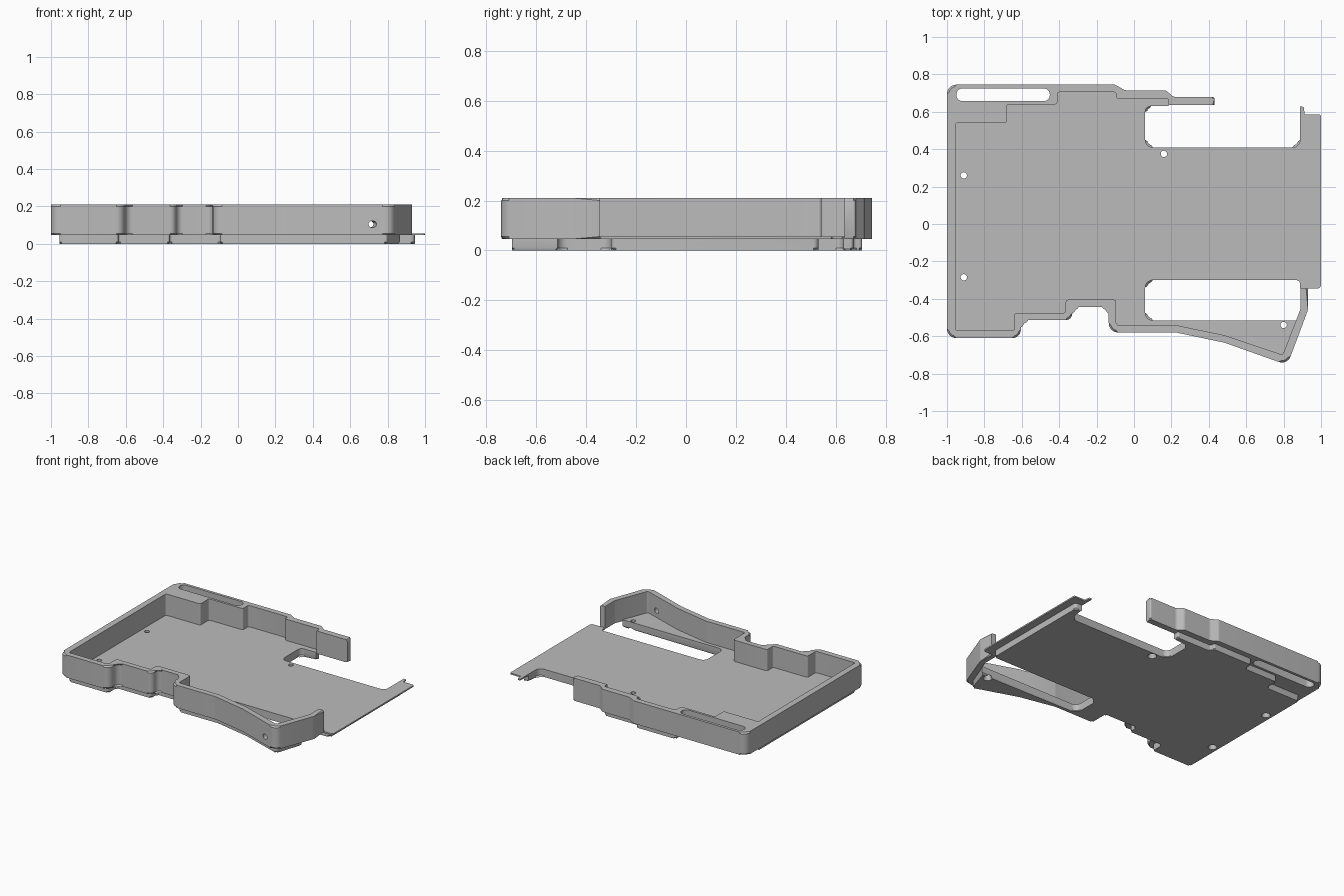
import bpy, bmesh, math
from mathutils import Vector

if "Cube" in bpy.data.objects:
    bpy.data.objects.remove(bpy.data.objects["Cube"], do_unlink=True)

grey = bpy.data.materials.new("case_grey")
grey.use_nodes = True
COLOR = (0.5, 0.5, 0.5, 1)
grey.diffuse_color = COLOR
grey.node_tree.nodes["Principled BSDF"].inputs["Base Color"].default_value = COLOR


def rounded(points, radius=0.0, steps=6):
    """Fillet polygon corners; a point may carry its own radius."""
    pts = [Vector(p[:2]) for p in points]
    out = []
    for i, p in enumerate(pts):
        r = points[i][2] if len(points[i]) > 2 else radius
        a, b = pts[i - 1] - p, pts[(i + 1) % len(pts)] - p
        half = a.angle(b) / 2
        if r <= 0 or half > 1.5:
            out.append(p)
            continue
        d = min(r / math.tan(half), a.length * 0.48, b.length * 0.48)
        r = d * math.tan(half)
        a.normalize()
        b.normalize()
        center = p + (a + b).normalized() * (r / math.sin(half))
        start, end = p + a * d - center, p + b * d - center
        turn = start.angle_signed(end)
        base = math.atan2(start.y, start.x)
        for k in range(steps + 1):
            t = base - turn * k / steps
            out.append(center + Vector((math.cos(t), math.sin(t))) * r)
    return out


def slab(name, outline, z0, z1, bevel=0.0, rims=(), rim_count=None):
    """Extrude an outline and chamfer the chosen rims."""
    bm = bmesh.new()
    n = len(outline)
    low = [bm.verts.new((p.x, p.y, z0)) for p in outline]
    high = [bm.verts.new((p.x, p.y, z1)) for p in outline]
    bm.faces.new(low[::-1])
    bm.faces.new(high)
    for i in range(n):
        j = (i + 1) % n
        bm.faces.new((low[i], low[j], high[j], high[i]))
    edges = []
    for ring, use in ((low, "low" in rims), (high, "high" in rims)):
        if use:
            count = rim_count - 1 if rim_count else n
            edges += [bm.edges.get((ring[i], ring[(i + 1) % n])) for i in range(count)]
    if edges:
        bmesh.ops.bevel(bm, geom=edges, offset=bevel, segments=1,
                        affect='EDGES', clamp_overlap=True)
    bmesh.ops.recalc_face_normals(bm, faces=bm.faces)
    me = bpy.data.meshes.new(name)
    bm.to_mesh(me)
    bm.free()
    me.materials.append(grey)
    ob = bpy.data.objects.new(name, me)
    bpy.context.collection.objects.link(ob)
    return ob


def cone_cutter(r1, r2, depth, loc, rot=(0, 0, 0)):
    bpy.ops.mesh.primitive_cone_add(vertices=24, radius1=r1, radius2=r2, depth=depth,
                                    location=loc, rotation=rot)
    ob = bpy.context.object
    ob.hide_render = True
    ob.data.materials.append(grey)
    return ob


def cut(target, cutters):
    bpy.context.view_layer.objects.active = target
    for c in cutters:
        mod = target.modifiers.new("cut", 'BOOLEAN')
        mod.operation = 'DIFFERENCE'
        mod.solver = 'EXACT'
        mod.object = c
        bpy.ops.object.modifier_apply(modifier=mod.name)


# Inner outline, counter-clockwise: front steps, then back steps
front_inner = [(-0.955, -0.57), (-0.64, -0.57), (-0.64, -0.475), (-0.365, -0.475),
               (-0.365, -0.405), (-0.095, -0.405), (-0.095, -0.54), (0.22, -0.54),
               (0.485, -0.595), (0.795, -0.7)]
back_inner = [(0.185, 0.67), (-0.095, 0.67), (-0.095, 0.705), (-0.41, 0.705),
              (-0.41, 0.64), (-0.68, 0.64), (-0.68, 0.54), (-0.955, 0.54)]
front_slot = [(0.867, -0.515, 0), (0.06, -0.515, 0.04), (0.06, -0.3, 0.04)]
back_slot = [(0.888, 0.41, 0.04), (0.06, 0.41, 0.04), (0.06, 0.63, 0.03), (0.185, 0.63, 0)]

# Raised foot of the tray
base_end = [(0.945, -0.3, 0.02), (0.945, 0.53, 0.02), (0.888, 0.53, 0)]
base = slab("base_plate",
            rounded(front_inner + front_slot + base_end + back_slot + back_inner, 0.012),
            0, 0.046, 0.01, ("low",))

# Thin floor with its overhanging right lip
floor_end = [(0.888, -0.3, 0.04), (0.888, -0.345, 0), (1, -0.345, 0.02), (1, 0.585, 0.01),
             (0.912, 0.585, 0.01), (0.908, 0.627, 0.01), (0.888, 0.627, 0)]
floor = slab("floor_plate",
             rounded(front_inner + front_slot + floor_end + back_slot + back_inner, 0.012),
             0.046, 0.056)

# Open rim wall: outer path from the back end round to the front end, then back inside
wall_outer = [(0.43, 0.635, 0), (0.43, 0.68, 0.01), (0.21, 0.68, 0.03), (0.17, 0.715, 0.03),
              (-0.05, 0.715, 0.03), (-0.1, 0.745, 0.03), (-1, 0.745, 0.05), (-1, -0.61, 0.05),
              (-0.605, -0.61, 0.045), (-0.605, -0.513, 0.04), (-0.33, -0.513, 0.045),
              (-0.33, -0.443, 0.035), (-0.135, -0.443, 0.035), (-0.135, -0.58, 0.05),
              (0.225, -0.58, 0.1), (0.485, -0.635, 0.1), (0.82, -0.754, 0.05),
              (0.93, -0.46, 0.05), (0.93, -0.345, 0)]
wall_inner = [(0.89, -0.345, 0), (0.89, -0.455, 0.02)] + front_inner[::-1] \
    + back_inner[::-1] + [(0.185, 0.635, 0)]
outer_count = len(rounded(wall_outer[:-1] + wall_outer[-1:] + wall_inner, 0.012)) \
    - len(rounded(wall_outer[-1:] + wall_inner + wall_outer[:1], 0.012)) + 2
wall = slab("rim_wall", rounded(wall_outer + wall_inner, 0.012), 0.046, 0.21,
            0.013, ("low", "high"), outer_count)

# Screw holes with countersinks underneath
screws = [(-0.91, 0.26), (-0.91, -0.285), (0.16, 0.375), (0.8, -0.54)]
holes = [cone_cutter(0.017, 0.017, 0.3, (x, y, 0)) for x, y in screws]
sinks = [cone_cutter(0.032, 0.017, 0.04, (x, y, 0.015)) for x, y in screws]
cut(base, holes + sinks)
cut(floor, holes)

# Long pill slot in the back ledge and the small hole in the front wall
pill = slab("slot_cutter", rounded([(-0.95, 0.657), (-0.45, 0.657), (-0.45, 0.725),
                                    (-0.95, 0.725)], 0.033), -0.1, 0.4)
pin = cone_cutter(0.018, 0.018, 0.3, (0.71, -0.69, 0.105), (math.pi / 2, 0, 0.33))
cut(wall, [pill, pin])

for c in holes + sinks + [pill, pin]:
    bpy.data.objects.remove(c, do_unlink=True)

# Smooth fillets, crisp chamfers
bpy.ops.object.select_all(action='DESELECT')
for ob in (base, floor, wall):
    ob.select_set(True)
bpy.context.view_layer.objects.active = wall
bpy.ops.object.shade_smooth_by_angle(angle=math.radians(30))
